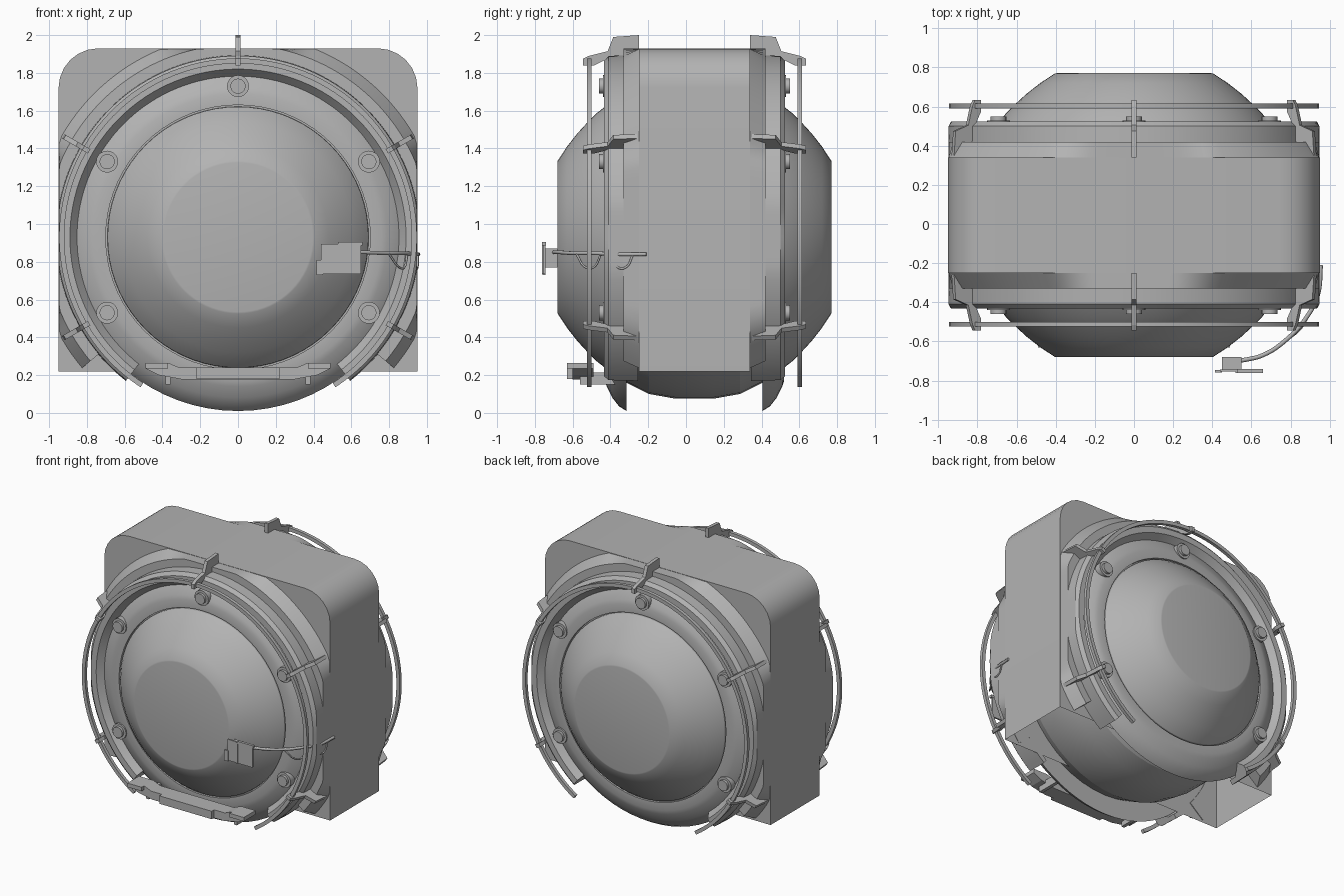
import bpy, bmesh, math
from mathutils import Vector, Matrix

if "Cube" in bpy.data.objects:
    bpy.data.objects.remove(bpy.data.objects["Cube"])

CZ, CY = 0.93, 0.045      # wheel axis height, depth mid-plane
SPOKES = (90, 30, -30, 150, 210)

grey = bpy.data.materials.new("plain_grey")
grey.diffuse_color = (0.45, 0.45, 0.45, 1)
grey.use_nodes = True
grey.node_tree.nodes["Principled BSDF"].inputs["Base Color"].default_value = grey.diffuse_color


def finish(name, bm, smooth=30):
    """Turn a bmesh into a named object."""
    bmesh.ops.recalc_face_normals(bm, faces=bm.faces)
    me = bpy.data.meshes.new(name)
    bm.to_mesh(me)
    bm.free()
    ob = bpy.data.objects.new(name, me)
    bpy.context.collection.objects.link(ob)
    me.materials.append(grey)
    if smooth:
        bpy.context.view_layer.objects.active = ob
        ob.select_set(True)
        bpy.ops.object.shade_smooth_by_angle(angle=math.radians(smooth))
        ob.select_set(False)
    return ob


def depth(d, side):
    """d is distance from the mid-plane; side -1 is front, +1 is back."""
    return CY + side * d


def revolve(name, prof, side=-1, a0=0, a1=360, n=72, clamp=False, smooth=30):
    """Sweep a closed (radius, depth) profile around the wheel axis."""
    bm = bmesh.new()
    full = a1 - a0 == 360
    rings = []
    for i in range(n if full else n + 1):
        a = math.radians(a0 + (a1 - a0) * i / n)
        ring = []
        for r, d in prof:
            x, z = r * math.cos(a), r * math.sin(a)
            if clamp:
                x, z = max(-0.948, min(0.948, x)), min(0.998, z)
            ring.append(bm.verts.new((x, depth(d, side), CZ + z)))
        rings.append(ring)
    m = len(prof)
    for i in range(n):
        p, q = rings[i], rings[(i + 1) % len(rings)]
        for j in range(m):
            bm.faces.new((p[j], p[(j + 1) % m], q[(j + 1) % m], q[j]))
    if not full:
        bm.faces.new(rings[0])
        bm.faces.new(rings[-1])
    bmesh.ops.remove_doubles(bm, verts=bm.verts, dist=0.0001)
    return finish(name, bm, smooth)


def prism(name, pts, vec, mat=Matrix(), smooth=0):
    """Extrude a planar outline along a vector."""
    bm = bmesh.new()
    f = bm.faces.new([bm.verts.new(p) for p in pts])
    res = bmesh.ops.extrude_face_region(bm, geom=[f])
    vs = [v for v in res["geom"] if isinstance(v, bmesh.types.BMVert)]
    bmesh.ops.translate(bm, verts=vs, vec=vec)
    bmesh.ops.transform(bm, matrix=mat, verts=bm.verts)
    return finish(name, bm, smooth)


def box(name, x0, x1, y0, y1, z0, z1):
    return prism(name, [(x0, y0, z0), (x1, y0, z0), (x1, y0, z1), (x0, y0, z1)],
                 (0, y1 - y0, 0))


def tube(name, pts, rad):
    """Round cable through a few points."""
    cu = bpy.data.curves.new(name, "CURVE")
    cu.dimensions = "3D"
    cu.bevel_depth, cu.bevel_resolution, cu.resolution_u = rad, 1, 6
    cu.use_fill_caps = True
    sp = cu.splines.new("BEZIER")
    sp.bezier_points.add(len(pts) - 1)
    for b, p in zip(sp.bezier_points, pts):
        b.co = p
        b.handle_left_type = b.handle_right_type = "AUTO"
    ob = bpy.data.objects.new(name, cu)
    bpy.context.collection.objects.link(ob)
    cu.materials.append(grey)


# Housing: rounded-top shell, open underneath
bm = bmesh.new()
outline = [(-0.95, 0.22)]
for sx in (-1, 1):
    for i in range(7):
        t = math.radians(15 * i)
        c, s = (math.cos(t), math.sin(t)) if sx < 0 else (math.sin(t), math.cos(t))
        outline.append((sx * (0.74 + 0.21 * c), 1.72 + 0.21 * s))
outline.append((0.95, 0.22))
front = [bm.verts.new((x, -0.25, z)) for x, z in outline]
back = [bm.verts.new((x, 0.34, z)) for x, z in outline]
bm.faces.new(front)
bm.faces.new(back)
for i in range(len(outline) - 1):
    bm.faces.new((front[i], front[i + 1], back[i + 1], back[i]))
finish("housing", bm)

# Tyre between the two wheel discs
revolve("tyre", [(0, -0.36), (0.77, -0.36), (0.83, -0.24), (0.855, -0.10), (0.855, 0.10),
                 (0.83, 0.24), (0.77, 0.36), (0, 0.36)], side=1, n=48, smooth=12)

for side, tag in ((-1, "front"), (1, "back")):
    # Curved wheel disc
    revolve("wheel_disc_" + tag,
            [(0, 0.36), (0.92, 0.36), (0.895, 0.40), (0.85, 0.435), (0.79, 0.465),
             (0.76, 0.475), (0.70, 0.475), (0.70, 0.455), (0, 0.455)], side)
    # Domed hub with flat cap
    revolve("hub_dome_" + tag,
            [(0, 0.44), (0.693, 0.44), (0.69, 0.475), (0.655, 0.52), (0.61, 0.565),
             (0.55, 0.62), (0.48, 0.675), (0.405, 0.724), (0.395, 0.726), (0, 0.726)], side)
    # Arch flange, trimmed flush with the housing sides and top
    revolve("arch_flange_" + tag,
            [(1.08, 0.29), (1.02, 0.375), (0.93, 0.375), (0.93, 0.29)],
            side, -40, 220, 104, clamp=True)
    # Arch rim with inner bevel
    revolve("arch_rim_" + tag,
            [(0.965, 0.30), (0.96, 0.455), (0.935, 0.478), (0.89, 0.478), (0.85, 0.43),
             (0.85, 0.42), (0.93, 0.36), (0.93, 0.30)],
            side, -52, 232, 104, clamp=True)
    # Guard hoop standing off the rim
    revolve("guard_hoop_" + tag,
            [(0.947, 0.545), (0.947, 0.57), (0.92, 0.57), (0.92, 0.545)],
            side, -57, 237, 96)

    for k, ang in enumerate(SPOKES):
        a = math.radians(ang)
        # Hoop bracket
        rot = Matrix.Translation((0, 0, CZ)) @ Matrix.Rotation(math.pi / 2 - a, 4, "Y")
        prof = [(0.295, 1.07), (0.43, 1.06), (0.46, 0.985), (0.56, 0.96), (0.59, 0.945),
                (0.59, 0.91), (0.53, 0.91), (0.47, 0.94), (0.44, 0.93), (0.295, 0.94)]
        prism(f"hoop_bracket_{tag}_{k}", [(-0.013, depth(d, side), r) for d, r in prof],
              (0.026, 0, 0), rot)
        # Disc bolt: wide collar and raised head
        bm = bmesh.new()
        for rad, d0, d1 in ((0.058, 0.43, 0.485), (0.04, 0.47, 0.505)):
            loc = Vector((0.80 * math.cos(a), depth((d0 + d1) / 2, side),
                          CZ + 0.80 * math.sin(a)))
            bmesh.ops.create_cone(
                bm, cap_ends=True, segments=20, radius1=rad, radius2=rad, depth=d1 - d0,
                matrix=Matrix.Translation(loc) @ Matrix.Rotation(math.pi / 2, 4, "X"))
        finish(f"disc_bolt_{tag}_{k}", bm)

# Step bar low on the front
half = [(0.31, 0.24), (0.37, 0.265), (0.49, 0.265), (0.49, 0.235), (0.42, 0.20), (0.30, 0.178)]
bar = half + [(-x, z) for x, z in reversed(half)]
prism("step_bar", [(x, -0.60, z) for x, z in bar], (0, 0.11, 0))
box("step_bar_face", -0.22, 0.22, -0.63, -0.60, 0.18, 0.24)
for sx in (-1, 1):
    box("step_bar_tip", sx * 0.43 - 0.06, sx * 0.43 + 0.06, -0.63, -0.60, 0.235, 0.265)
    box("step_bar_arm", sx * 0.37 - 0.013, sx * 0.37 + 0.013, -0.56, -0.32, 0.15, 0.215)

# Small sensor plate in front of the hub
box("sensor_plate", 0.44, 0.65, -0.755, -0.743, 0.735, 0.895)
box("sensor_tab", 0.415, 0.45, -0.76, -0.745, 0.73, 0.81)
box("sensor_top_lip", 0.53, 0.66, -0.762, -0.742, 0.885, 0.905)
box("sensor_rib", 0.518, 0.53, -0.762, -0.743, 0.735, 0.895)
box("sensor_block", 0.45, 0.55, -0.745, -0.68, 0.77, 0.87)

# Cable from the sensor back to the housing, with slack loops
tube("sensor_cable", [(0.54, -0.70, 0.85), (0.66, -0.67, 0.85), (0.78, -0.59, 0.845),
                      (0.88, -0.48, 0.845), (0.94, -0.36, 0.84), (0.955, -0.21, 0.84)], 0.011)
tube("cable_loop_outer", [(0.80, -0.58, 0.84), (0.855, -0.53, 0.77), (0.88, -0.49, 0.77),
                          (0.895, -0.45, 0.84)], 0.006)
tube("cable_loop_inner", [(0.93, -0.40, 0.84), (0.945, -0.36, 0.77), (0.95, -0.32, 0.77),
                          (0.953, -0.28, 0.84)], 0.006)
